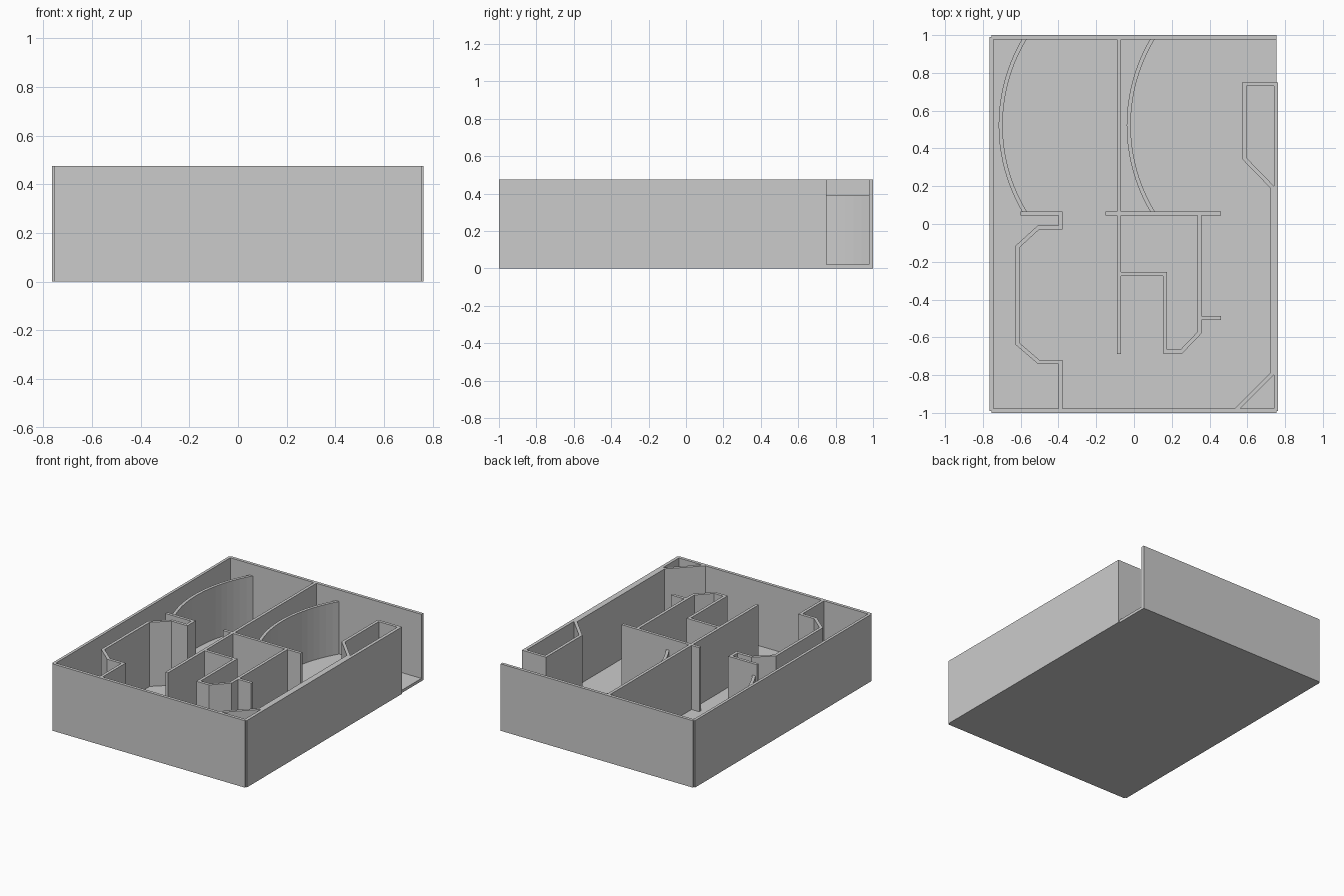
import bpy, bmesh, math
from mathutils import Vector

if "Cube" in bpy.data.objects:
    bpy.data.objects.remove(bpy.data.objects["Cube"])

H, FLOOR, T = 0.475, 0.02, 0.021   # wall top, floor thickness, wall thickness


def prism(name, outline, z0, z1):
    """Extrude a closed outline upwards from z0 to z1."""
    bm = bmesh.new()
    face = bm.faces.new([bm.verts.new((x, y, z0)) for x, y in outline])
    top = bmesh.ops.extrude_face_region(bm, geom=[face])["geom"]
    verts = [v for v in top if isinstance(v, bmesh.types.BMVert)]
    bmesh.ops.translate(bm, verts=verts, vec=(0, 0, z1 - z0))
    bmesh.ops.recalc_face_normals(bm, faces=bm.faces)
    mesh = bpy.data.meshes.new(name)
    bm.to_mesh(mesh)
    bm.free()
    obj = bpy.data.objects.new(name, mesh)
    bpy.context.collection.objects.link(obj)
    return obj


def box(name, x0, x1, y0, y1, z0, z1):
    return prism(name, [(x0, y0), (x1, y0), (x1, y1), (x0, y1)], z0, z1)


def wall(name, path, z1=H):
    """Wall of thickness T along a centre line, with mitred corners."""
    pts = [Vector(p) for p in path]
    left, right = [], []
    for i, p in enumerate(pts):
        d0 = (p - pts[i - 1]).normalized() if i else (pts[1] - p).normalized()
        d1 = (pts[i + 1] - p).normalized() if i < len(pts) - 1 else d0
        n0, n1 = Vector((-d0.y, d0.x)), Vector((-d1.y, d1.x))
        m = (n0 + n1).normalized()
        off = m * (T / 2 / m.dot(n0))
        left.append(p + off)
        right.append(p - off)
    return prism(name, left + right[::-1], FLOOR, z1)


# Floor and outer shell; the side walls sit between the protruding end walls
box("floor", -0.755, 0.755, -0.99, 0.99, 0, FLOOR)
box("front_wall", -0.755, 0.755, -1.0, -0.978, 0, H)
box("back_wall", -0.755, 0.755, 0.978, 1.0, 0, H)
box("left_wall", -0.765, -0.745, -0.99, 0.99, 0, H)
box("right_wall", 0.74, 0.763, -0.99, 0.75, 0, H)

# Straight partitions
wall("centre_partition", [(-0.079, 0.98), (-0.079, -0.687)])
wall("cross_partition", [(-0.15, 0.055), (0.46, 0.055)])
wall("short_stub", [(0.346, -0.498), (0.46, -0.498)])

# Folded partitions
wall("middle_room", [(0.346, 0.055), (0.346, -0.576), (0.25, -0.676),
                     (0.164, -0.676), (0.164, -0.265), (-0.079, -0.265)])
wall("left_alcove", [(-0.602, 0.055), (-0.388, 0.055), (-0.388, -0.018),
                     (-0.505, -0.018), (-0.617, -0.12), (-0.617, -0.634),
                     (-0.505, -0.73), (-0.388, -0.73), (-0.388, -0.98)])
wall("right_lining", [(0.745, 0.74), (0.584, 0.74), (0.584, 0.347),
                      (0.731, 0.196), (0.731, -0.793), (0.54, -0.984)])

# Lower curved screens
RADIUS, SEG = 0.892, 20
half = math.asin(0.462 / RADIUS)
for side, x_mid in (("left", -0.706), ("right", -0.028)):
    angles = [half * (2 * i / SEG - 1) for i in range(SEG + 1)]
    wall(side + "_curved_screen",
         [(x_mid + RADIUS * (1 - math.cos(a)), 0.523 + RADIUS * math.sin(a)) for a in angles],
         z1=0.393)
